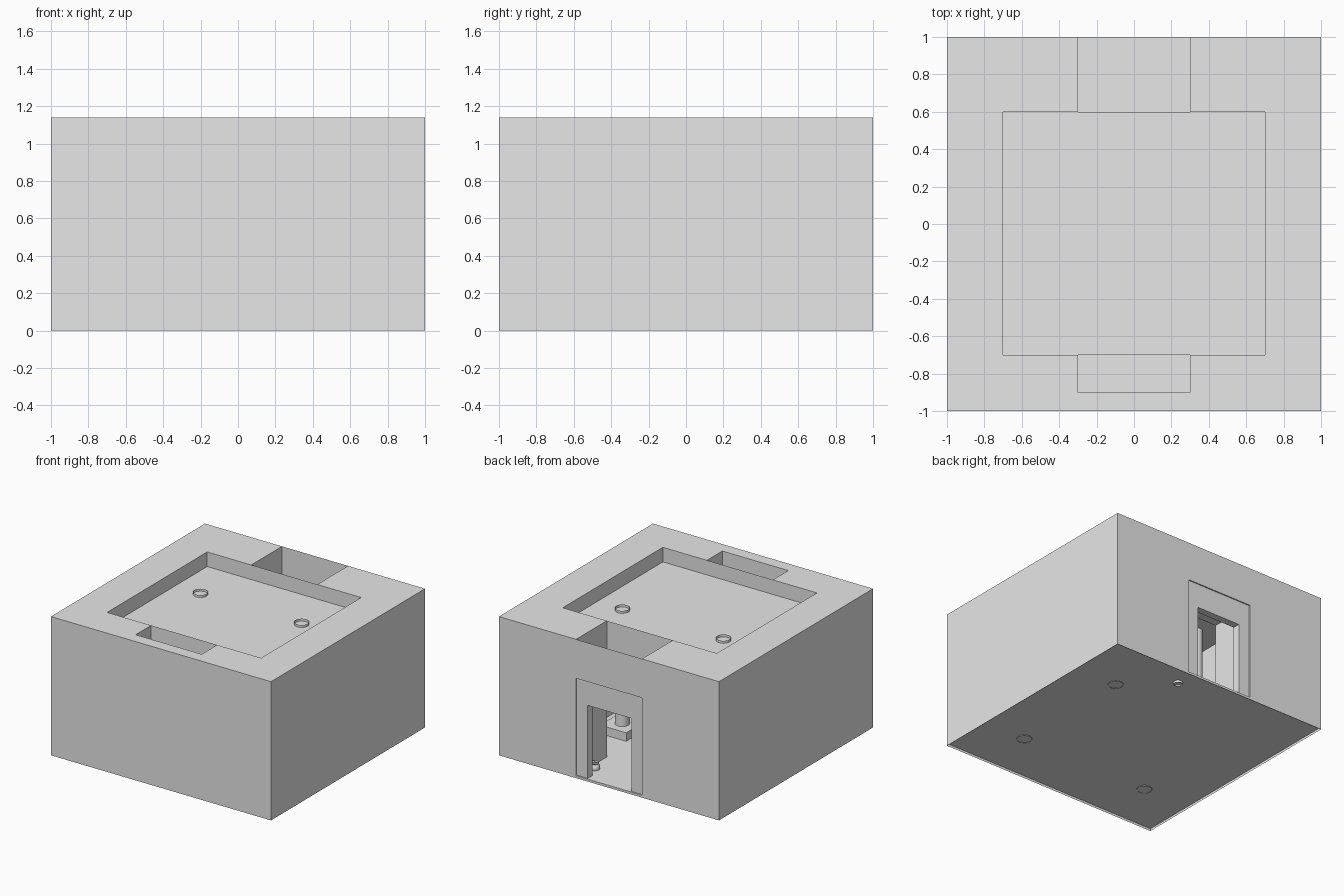
import bpy, bmesh, math
from mathutils import Vector

cube = bpy.data.objects.get("Cube")
if cube:
    bpy.data.objects.remove(cube)

stone = bpy.data.materials.new("pale_stone")
stone.use_nodes = True
GREY = (0.8, 0.8, 0.8, 1)
stone.diffuse_color = GREY
stone.node_tree.nodes["Principled BSDF"].inputs["Base Color"].default_value = GREY

TOP, FLOOR, ROOF, DOOR = 1.14, 0.02, 1.02, 0.82   # main heights
W, N, S = 0.7, 0.6, -0.7                          # chamber half width, back, front
P = 0.3                                           # passage half width
ALCOVE = -0.9


def finish(name, bm, smooth=False):
    mesh = bpy.data.meshes.new(name)
    bm.to_mesh(mesh)
    bm.free()
    mesh.materials.append(stone)
    obj = bpy.data.objects.new(name, mesh)
    bpy.context.collection.objects.link(obj)
    if smooth:
        bpy.ops.object.select_all(action="DESELECT")
        obj.select_set(True)
        bpy.context.view_layer.objects.active = obj
        bpy.ops.object.shade_smooth_by_angle(angle=math.radians(40))
    return obj


def panel(bm, axis, at, first, second, facing=1):
    """Flat sheet across an axis; spans follow the cyclic axis order."""
    verts = []
    for a, b in ((0, 0), (1, 0), (1, 1), (0, 1)):
        p = Vector()
        p[axis] = at
        p[(axis + 1) % 3] = first[a]
        p[(axis + 2) % 3] = second[b]
        verts.append(bm.verts.new(p))
    bm.faces.new(verts if facing > 0 else verts[::-1])


def pierced_wall(bm, y, half, bottom, facing):
    """Wall across y with a passage opening in the middle."""
    panel(bm, 1, y, (bottom, TOP), (-half, -P), facing)
    panel(bm, 1, y, (bottom, TOP), (P, half), facing)
    panel(bm, 1, y, (DOOR, TOP), (-P, P), facing)


def block(name, lo, hi):
    bm = bmesh.new()
    bmesh.ops.create_cube(bm, size=1)
    lo, hi = Vector(lo), Vector(hi)
    for v in bm.verts:
        v.co = (lo + hi) / 2 + v.co * (hi - lo)
    return finish(name, bm)


def lathe(name, profile, x, y, sides=32):
    """Open surface of revolution about a vertical line."""
    bm = bmesh.new()
    verts = [bm.verts.new((x + r, y, z)) for r, z in profile]
    edges = [bm.edges.new(pair) for pair in zip(verts, verts[1:])]
    bmesh.ops.spin(bm, geom=verts + edges, cent=(x, y, 0), axis=(0, 0, 1),
                   angle=math.tau, steps=sides, use_merge=True)
    bmesh.ops.remove_doubles(bm, verts=bm.verts, dist=0.0001)
    bmesh.ops.recalc_face_normals(bm, faces=bm.faces)
    return finish(name, bm, True)


# Outer walls, open underneath, with the entrance at the back
bm = bmesh.new()
for side in (-1, 1):
    panel(bm, 0, side, (-1, 1), (0, TOP), side)
panel(bm, 1, -1, (0, TOP), (-1, 1), -1)
pierced_wall(bm, 1, 1, 0, 1)
panel(bm, 1, 1, (0, FLOOR), (-P, P), 1)
finish("outer_walls", bm)

# Top of the thick walls, around the sunken roofs
bm = bmesh.new()
for span in ((-1, -W), (W, 1)):
    panel(bm, 2, TOP, span, (-1, 1))
for span in ((-W, -P), (P, W)):
    panel(bm, 2, TOP, span, (N, 1))
    panel(bm, 2, TOP, span, (-1, S))
panel(bm, 2, TOP, (-P, P), (-1, ALCOVE))
finish("wall_top", bm)

# Floor
bm = bmesh.new()
panel(bm, 2, FLOOR, (-1, 1), (-1, 1))
finish("floor", bm)

# Main chamber
bm = bmesh.new()
for side in (-1, 1):
    panel(bm, 0, side * W, (S, N), (FLOOR, TOP), -side)
pierced_wall(bm, N, W, FLOOR, -1)
pierced_wall(bm, S, W, FLOOR, 1)
panel(bm, 2, ROOF, (-W, W), (S, N))
finish("chamber", bm)

# Entrance passage and front alcove
for name, y0, y1 in (("entrance_passage", N, 1), ("front_alcove", ALCOVE, S)):
    bm = bmesh.new()
    for side in (-1, 1):
        panel(bm, 0, side * P, (y0, y1), (FLOOR, TOP), -side)
    panel(bm, 2, DOOR, (-P, P), (y0, y1))
    if y0 == ALCOVE:
        panel(bm, 1, ALCOVE, (FLOOR, TOP), (-P, P), 1)
    finish(name, bm)

# Door frame, set slightly back in the entrance
IN, OUT, JAMB, LINTEL = 0.93, 0.99, 0.2, 0.62
block("door_jamb_left", (JAMB, IN, FLOOR), (P, OUT, LINTEL))
block("door_jamb_right", (-P, IN, FLOOR), (-JAMB, OUT, LINTEL))
block("door_lintel", (-P, IN, LINTEL), (P, OUT, DOOR))

# Columns on square bases, just piercing the roof
CX, CY, HALF, BASE = 0.46, 0.17, 0.12, 0.09
for side, label in ((1, "left"), (-1, "right")):
    x = side * CX
    block("column_base_" + label, (x - HALF, CY - HALF, FLOOR),
          (x + HALF, CY + HALF, BASE))
    lathe("column_" + label, [(0.056, BASE), (0.056, ROOF + 0.02)], x, CY)

# Pots in the passage and the chamber corners
POT = [(0.8, 0), (1, 0.5), (1, 1), (0.7, 1.5), (0.8, 1.7)]
for name, x, y, r, z in (("passage_pot", 0.255, 0.82, 0.04, 0.005),
                         ("front_left_pot", 0.6, -0.57, 0.07, 0.015),
                         ("front_right_pot", -0.58, -0.57, 0.07, 0.015),
                         ("back_left_pot", 0.6, 0.5, 0.07, 0.015)):
    lathe(name, [(r * a, z + r * b) for a, b in POT], x, y, 24)
